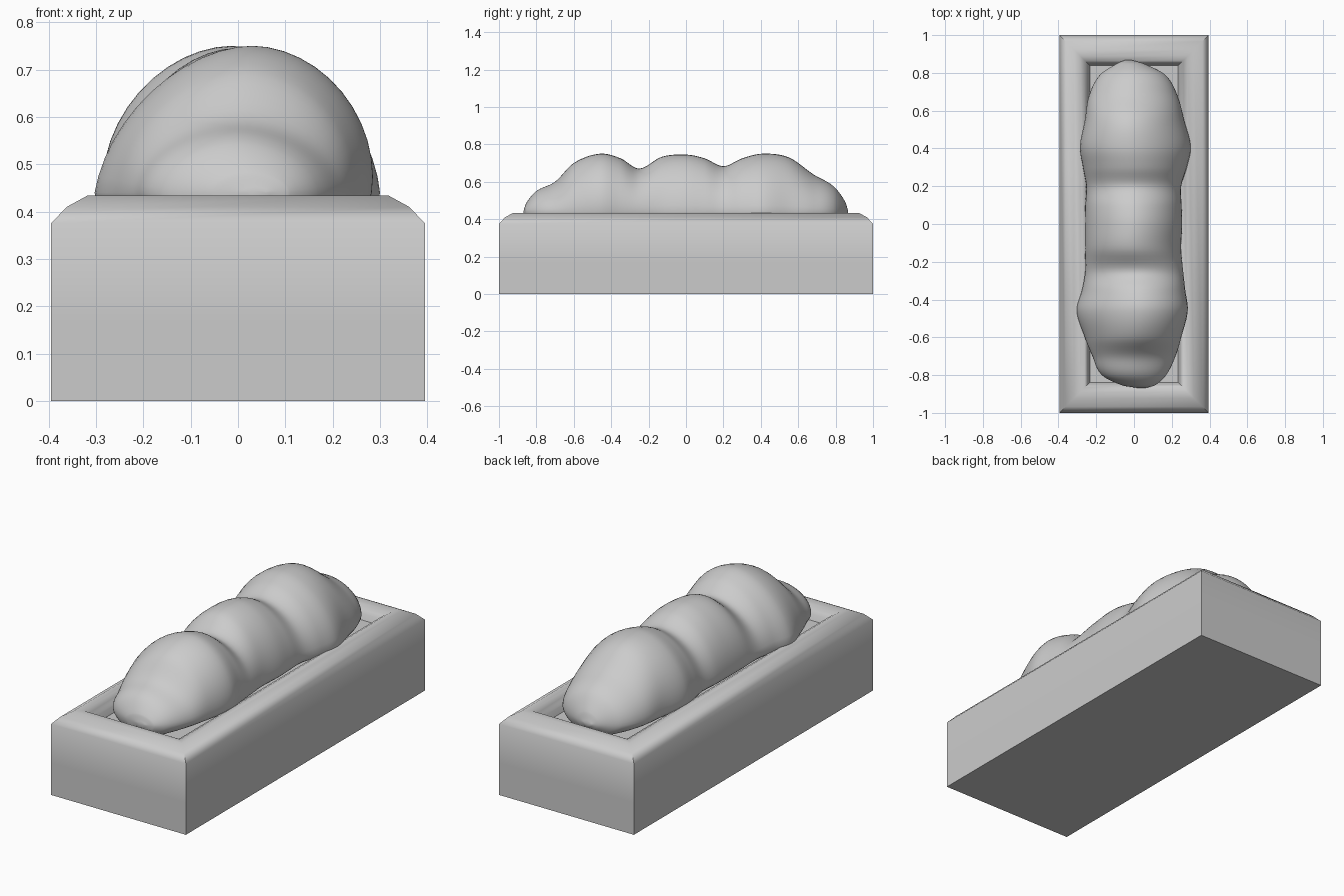
import bpy, bmesh, math

if "Cube" in bpy.data.objects:
    bpy.data.objects.remove(bpy.data.objects["Cube"])


def make_object(name, bm, angle):
    bmesh.ops.recalc_face_normals(bm, faces=bm.faces)
    mesh = bpy.data.meshes.new(name)
    bm.to_mesh(mesh)
    bm.free()
    ob = bpy.data.objects.new(name, mesh)
    bpy.context.collection.objects.link(ob)
    bpy.ops.object.select_all(action='DESELECT')
    ob.select_set(True)
    bpy.context.view_layer.objects.active = ob
    bpy.ops.object.shade_smooth_by_angle(angle=math.radians(angle))
    return ob


def bridge(bm, rings):
    for a, b in zip(rings, rings[1:]):
        n = len(a)
        for i in range(n):
            j = (i + 1) % n
            bm.faces.new((a[i], a[j], b[j], b[i]))


# Planter box: rectangular rings following an (inset, height) profile
profile = [(0, 0), (0, 0.17), (0, 0.375), (0.033, 0.41), (0.077, 0.434),
           (0.11, 0.434), (0.135, 0.42), (0.15, 0.395), (0.162, 0.365)]
bm = bmesh.new()
rings = []
for d, z in profile:
    x, y = 0.395 - d, 1 - d
    rings.append([bm.verts.new((sx * x, sy * y, z))
                  for sx, sy in ((-1, -1), (1, -1), (1, 1), (-1, 1))])
bridge(bm, rings)
bm.faces.new(rings[0])
make_object("planter_box", bm, 60)

# Soil floor inside the rim
bm = bmesh.new()
bm.faces.new([bm.verts.new((sx * 0.236, sy * 0.84, 0.366))
              for sx, sy in ((-1, -1), (1, -1), (1, 1), (-1, 1))])
make_object("soil", bm, 30)

# Bush sections: y, left x, right x, crown height, crown shift
sections = [
    (-0.868, 0.02, 0.06, 0.445, 0),
    (-0.855, -0.06, 0.11, 0.485, 0),
    (-0.80, -0.17, 0.17, 0.55, 0),
    (-0.70, -0.22, 0.22, 0.60, 0),
    (-0.60, -0.26, 0.25, 0.70, 0.02),
    (-0.46, -0.303, 0.282, 0.75, 0.04),
    (-0.35, -0.275, 0.27, 0.725, 0.03),
    (-0.25, -0.258, 0.26, 0.67, 0.02),
    (-0.13, -0.26, 0.25, 0.733, 0),
    (0.0, -0.26, 0.255, 0.745, 0),
    (0.10, -0.258, 0.252, 0.725, 0),
    (0.20, -0.253, 0.25, 0.683, 0),
    (0.30, -0.27, 0.28, 0.725, -0.01),
    (0.41, -0.286, 0.30, 0.75, -0.02),
    (0.55, -0.26, 0.265, 0.73, -0.02),
    (0.68, -0.238, 0.23, 0.64, -0.01),
    (0.79, -0.18, 0.165, 0.575, 0),
    (0.85, -0.09, 0.05, 0.495, 0),
    (0.867, -0.05, -0.01, 0.445, 0)]


def spline(p0, p1, p2, p3, u):
    # Smooth interpolation that respects uneven y spacing
    out = [p1[0] + (p2[0] - p1[0]) * u]
    h = p2[0] - p1[0]
    for k in range(1, 5):
        s = (p2[k] - p1[k]) / h
        m1 = (p2[k] - p0[k]) / (p2[0] - p0[0]) if p0 is not p1 else s
        m2 = (p3[k] - p1[k]) / (p3[0] - p1[0]) if p3 is not p2 else s
        out.append((2*u**3 - 3*u*u + 1) * p1[k] + (u**3 - 2*u*u + u) * h * m1
                   + (3*u*u - 2*u**3) * p2[k] + (u**3 - u*u) * h * m2)
    return out


samples = []
last = len(sections) - 1
for i in range(last):
    pts = [sections[min(max(j, 0), last)] for j in range(i - 1, i + 3)]
    samples += [spline(*pts, u / 6) for u in range(6)]
samples.append(sections[-1])

# Bush: domed cross-sections lofted along y
bm = bmesh.new()
rings = []
base, count, power = 0.44, 48, 2 / 1.85
for y, left, right, top, shift in samples:
    ring = []
    for i in range(count):
        t = 2 * math.pi * i / count
        c, s = math.cos(t), math.sin(t)
        half = (right - left) / 2
        x = (left + right) / 2 + half * math.copysign(abs(c) ** power, c)
        if s >= 0:
            z = base + (top - base) * s ** power
            x += shift * s
        else:
            z = base + min(0.085, half * 0.6) * s
        ring.append(bm.verts.new((x, y, z)))
    rings.append(ring)
bridge(bm, rings)
bm.faces.new(rings[0])
bm.faces.new(rings[-1])
make_object("bush", bm, 80)
